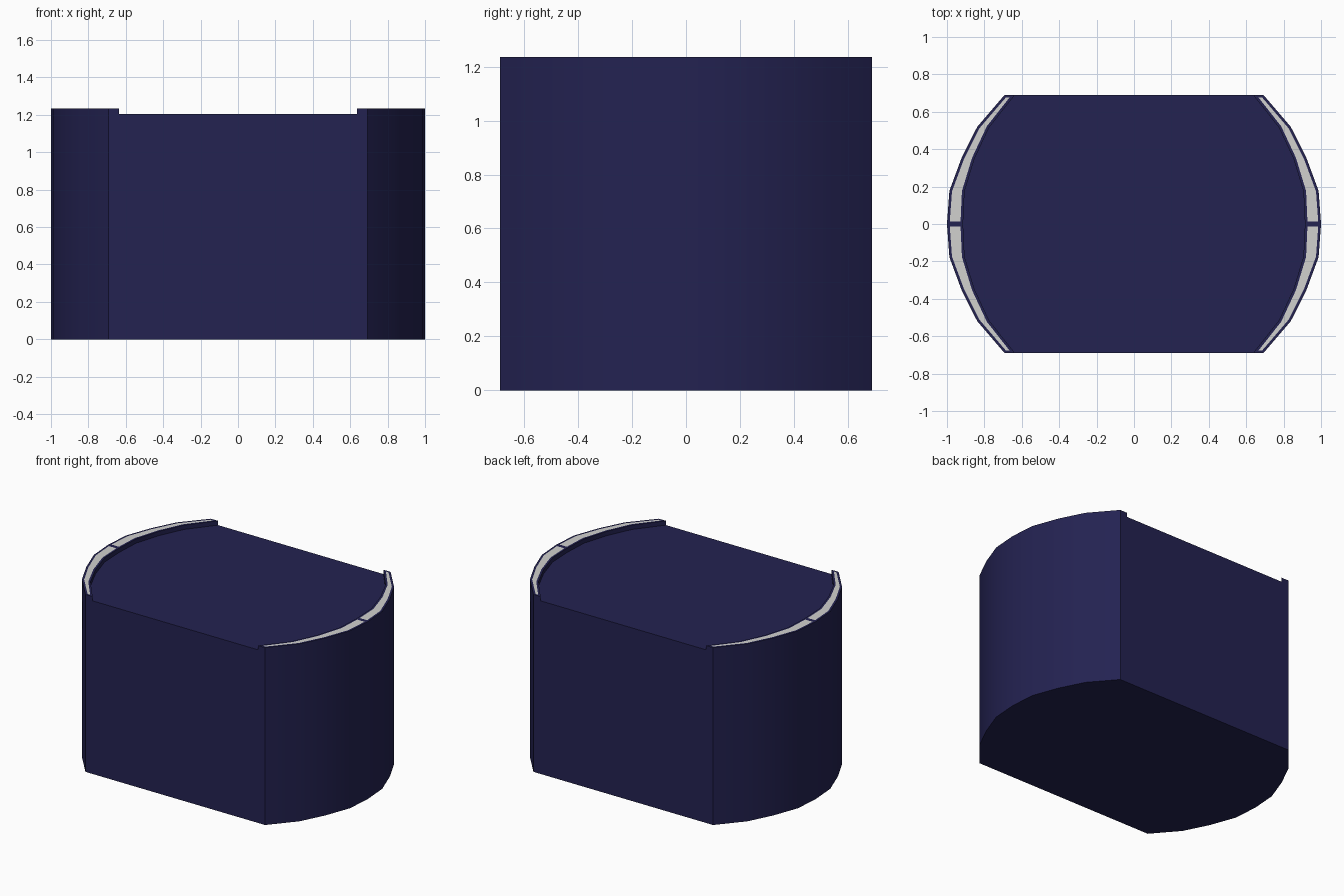
import bpy, bmesh, math

if "Cube" in bpy.data.objects:
    bpy.data.objects.remove(bpy.data.objects["Cube"])

BODY_TOP, RIM_TOP = 1.205, 1.235
# Quarter outlines (x, y), from the flat side towards the middle
OUTER = [(0.692, 0.69), (0.838, 0.52), (0.922, 0.353), (0.987, 0.177), (1.0, 0.0)]
INNER = [(0.637, 0.69), (0.775, 0.515), (0.853, 0.348), (0.906, 0.174), (0.914, 0.0)]


def material(name, color):
    m = bpy.data.materials.new(name)
    m.diffuse_color = (*color, 1)
    m.use_nodes = True
    m.node_tree.nodes["Principled BSDF"].inputs["Base Color"].default_value = m.diffuse_color
    return m


navy = material("dark navy", (0.017, 0.016, 0.083))
pale = material("pale grey", (0.64, 0.64, 0.62))


def finish(name, bm):
    bmesh.ops.recalc_face_normals(bm, faces=bm.faces)
    me = bpy.data.meshes.new(name)
    bm.to_mesh(me)
    bm.free()
    ob = bpy.data.objects.new(name, me)
    bpy.context.collection.objects.link(ob)
    me.materials.append(navy)
    me.materials.append(pale)
    bpy.ops.object.select_all(action='DESELECT')
    ob.select_set(True)
    bpy.context.view_layer.objects.active = ob
    bpy.ops.object.shade_smooth_by_angle(angle=math.radians(30))
    return ob


# Body: flat front and back, curved sides
half = OUTER + [(x, -y) for x, y in OUTER[-2::-1]]
outline = half + [(-x, -y) for x, y in half]
bm = bmesh.new()
base = bm.faces.new([bm.verts.new((x, y, 0)) for x, y in outline])
walls = bmesh.ops.extrude_face_region(bm, geom=[base], use_keep_orig=True)["geom"]
for v in walls:
    if isinstance(v, bmesh.types.BMVert):
        v.co.z = BODY_TOP
finish("body", bm)

# Raised side rims, each with two inset pale strips
for side, label in ((1, "right_rim"), (-1, "left_rim")):
    bm = bmesh.new()
    tops = []
    for s in (1, -1):
        loop = [(side * x, s * y, RIM_TOP) for x, y in OUTER + INNER[::-1]]
        face = bm.faces.new([bm.verts.new(p) for p in loop])
        face.normal_update()
        if face.normal.z < 0:
            face.normal_flip()
        tops.append(face)
    bmesh.ops.remove_doubles(bm, verts=bm.verts, dist=0.0001)
    tops = list(bm.faces)
    edges = [e for e in bm.edges if e.is_boundary]
    skirt = bmesh.ops.extrude_edge_only(bm, edges=edges)["geom"]
    for v in skirt:
        if isinstance(v, bmesh.types.BMVert):
            v.co.z = BODY_TOP
    bmesh.ops.inset_individual(bm, faces=tops, thickness=0.014, use_even_offset=True)
    for f in tops:
        f.material_index = 1
    finish(label, bm)
